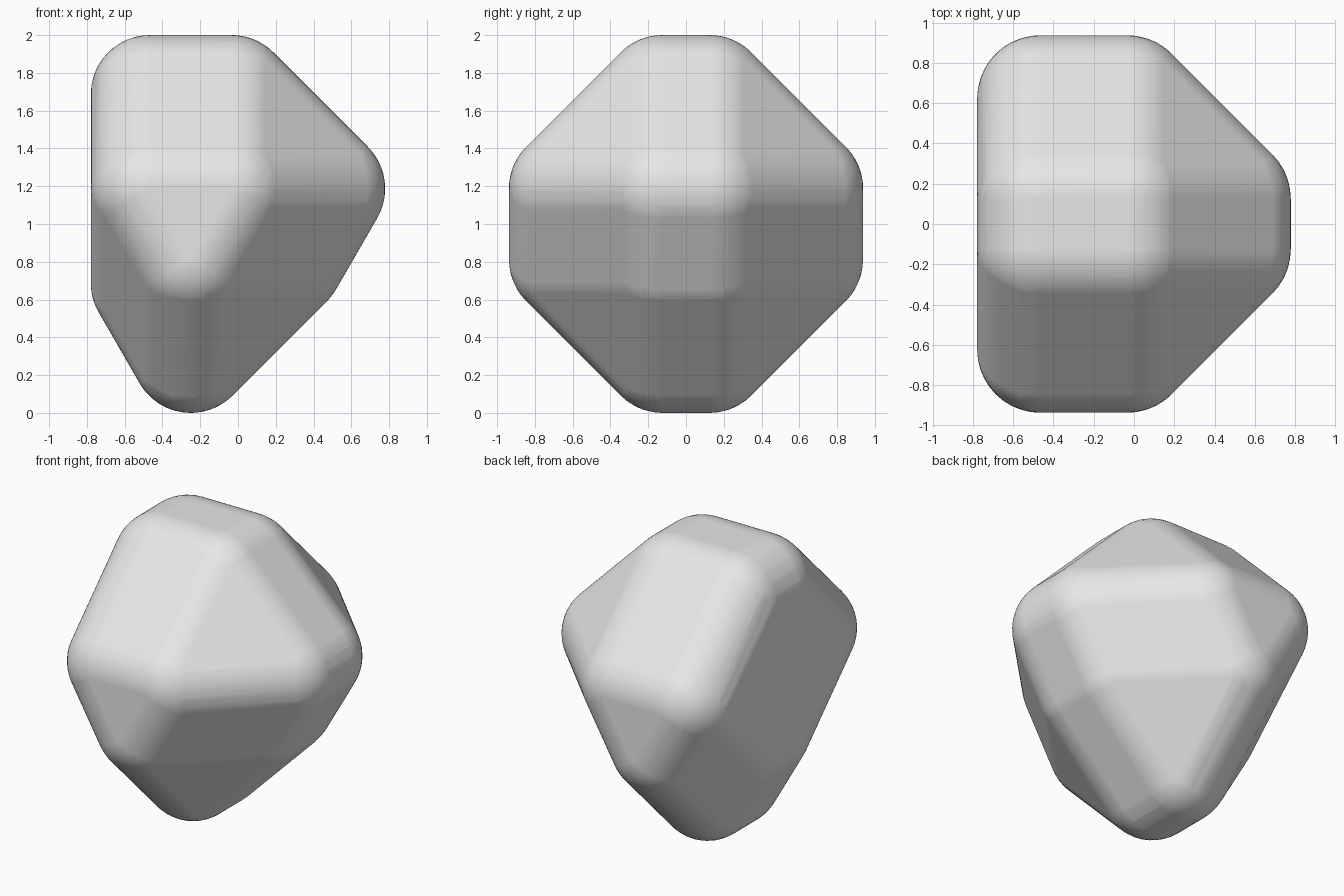
import bpy, bmesh, math
from mathutils import Vector

old = bpy.data.objects.get("Cube")
if old:
    bpy.data.objects.remove(old, do_unlink=True)

RADIUS = 0.3125    # rounding of every edge
REACH = 0.5        # how far the pyramid points stick out
HALF = 0.125       # half depth of the triangular prism
SIDE = 0.25 * math.sqrt(3)
LEFT = -0.4665
STEPS = 12

# Triangular prism, swept by a pyramid with points at +x, +-y and +-z
triangle = [(LEFT, 1.1875), (LEFT + SIDE, 1.1875), (LEFT + SIDE / 2, 0.8125)]
points = [Vector((REACH, 0, 0))]
for s in (-1, 1):
    points += [Vector((0, s * REACH, 0)), Vector((0, 0, s * REACH))]


def hull(coords):
    """Convex hull of points, with coplanar faces merged."""
    bm = bmesh.new()
    for co in coords:
        bm.verts.new(co)
    bmesh.ops.remove_doubles(bm, verts=bm.verts[:], dist=1e-5)
    out = bmesh.ops.convex_hull(bm, input=bm.verts[:])
    loose = {g for k in ("geom_interior", "geom_unused") for g in out[k]
             if isinstance(g, bmesh.types.BMVert)}
    bmesh.ops.delete(bm, geom=list(loose), context='VERTS')
    bmesh.ops.dissolve_limit(bm, angle_limit=0.002, verts=bm.verts[:], edges=bm.edges[:])
    bmesh.ops.recalc_face_normals(bm, faces=bm.faces[:])
    bm.normal_update()
    return bm


# Sharp core
core = hull([Vector((x, s * HALF, z)) + p
             for x, z in triangle for s in (-1, 1) for p in points])
corners = [v.co.copy() for v in core.verts]

# Rounding directions: face normals, arcs across edges, and a sphere for corners
directions = [f.normal.copy() for f in core.faces]
for e in core.edges:
    if len(e.link_faces) == 2:
        a, b = (f.normal for f in e.link_faces)
        directions += [a.slerp(b, i / STEPS) for i in range(1, STEPS)]
core.free()
ball = bmesh.new()
bmesh.ops.create_icosphere(ball, subdivisions=4, radius=1)
directions += [v.co.normalized() for v in ball.verts]
ball.free()

# Rounded skin: push the outermost corners out along each direction
skin = []
for d in directions:
    far = max(c.dot(d) for c in corners)
    skin += [c + d * RADIUS for c in corners if c.dot(d) > far - 1e-4]
bm = hull(skin)
mesh = bpy.data.meshes.new("rounded_body")
bm.to_mesh(mesh)
bm.free()

body = bpy.data.objects.new("rounded_body", mesh)
bpy.context.collection.objects.link(body)

# Plain grey material
grey = bpy.data.materials.new("light_grey")
grey.use_nodes = True
colour = (0.8, 0.8, 0.8, 1)
grey.diffuse_color = colour
grey.node_tree.nodes["Principled BSDF"].inputs["Base Color"].default_value = colour
mesh.materials.append(grey)

# Smooth shading with the flat faces kept flat
for poly in mesh.polygons:
    poly.use_smooth = True
weighted = body.modifiers.new("flat_faces", 'WEIGHTED_NORMAL')
weighted.weight = 100
